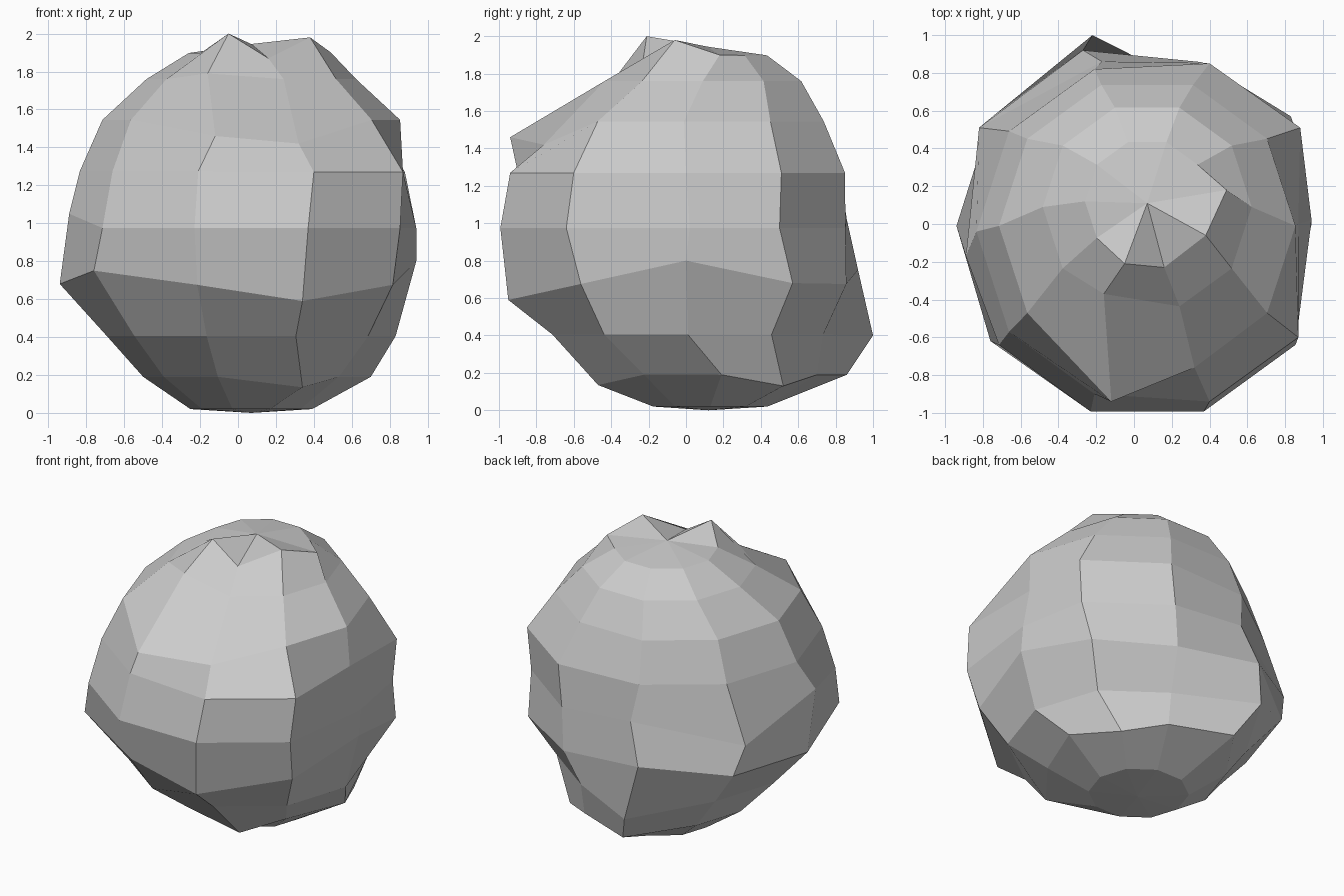
import bpy, bmesh
from math import sin, cos, pi

SEG, RINGS, R = 10, 10, 0.97
CX, CZ = 0.07, 0.975

# sideways drift along y and widening of some rings, from bottom to top
drift = [0.12, 0.13, 0.11, 0.01, -0.02, -0.07, -0.04, -0.01, 0.09, 0.12, 0.11]
widen = {1: 1.07, 3: 0.97, 6: 0.98, 8: 0.97, 9: 1.1}

# dents and bumps: (ring, segment) -> moved corner
bumps = {
    (2, 1): (0.54, 0.52, 0.13), (2, 2): (0.30, 0.70, 0.19), (2, 3): (-0.11, 0.86, 0.19),
    (2, 8): (0.34, -0.47, 0.135), (2, 0): (0.70, 0.19, 0.19),
    (3, 3): (-0.22, 1.00, 0.40),
    (4, 0): (0.94, 0.00, 0.80), (4, 1): (0.83, 0.57, 0.68), (4, 3): (-0.27, 0.92, 0.75),
    (4, 4): (-0.76, 0.56, 0.68), (4, 5): (-0.94, -0.01, 0.68),
    (4, 6): (-0.76, -0.62, 0.75), (4, 8): (0.34, -0.95, 0.59),
    (5, 0): (0.94, 0.02, 0.975), (5, 3): (-0.17, 0.86, 1.02),
    (5, 4): (-0.82, 0.51, 0.89), (5, 5): (-0.89, -0.17, 1.05),
    (6, 0): (0.87, 0.00, 1.27), (6, 1): (0.88, 0.51, 1.27), (6, 2): (0.40, 0.85, 1.27),
    (6, 9): (0.87, -0.60, 1.27), (6, 8): (0.40, -0.94, 1.27),
    (7, 7): (-0.12, -0.94, 1.46), (7, 8): (0.32, -0.76, 1.42), (8, 7): (-0.16, -0.37, 1.79),
    (9, 7): (-0.05, -0.21, 2.00), (9, 8): (0.16, -0.23, 1.87), (9, 9): (0.38, -0.06, 1.98),
    (9, 0): (0.49, 0.18, 1.90),
}


def corner(ring, seg):
    if (ring, seg) in bumps:
        return bumps[ring, seg]
    lat = -pi / 2 + pi * ring / RINGS
    a = 2 * pi * seg / SEG
    r = R * cos(lat) * widen.get(ring, 1)
    z = 0.02 if ring == 1 else CZ + R * sin(lat)
    return (CX + r * cos(a), drift[ring] + r * sin(a), z)


# boulder: a faceted ball of rings with knocked corners
bm = bmesh.new()
bottom = bm.verts.new((CX, drift[0], 0.0))
top = bm.verts.new((CX, drift[-1], 1.945))
rings = [[bm.verts.new(corner(i, k)) for k in range(SEG)] for i in range(1, RINGS)]
for k in range(SEG):
    n = (k + 1) % SEG
    bm.faces.new((bottom, rings[0][n], rings[0][k]))
    for lo, hi in zip(rings, rings[1:]):
        bm.faces.new((lo[k], lo[n], hi[n], hi[k]))
    bm.faces.new((top, rings[-1][k], rings[-1][n]))
bmesh.ops.recalc_face_normals(bm, faces=bm.faces)

mesh = bpy.data.meshes.new("boulder")
bm.to_mesh(mesh)
bm.free()
bpy.context.collection.objects.link(bpy.data.objects.new("boulder", mesh))
